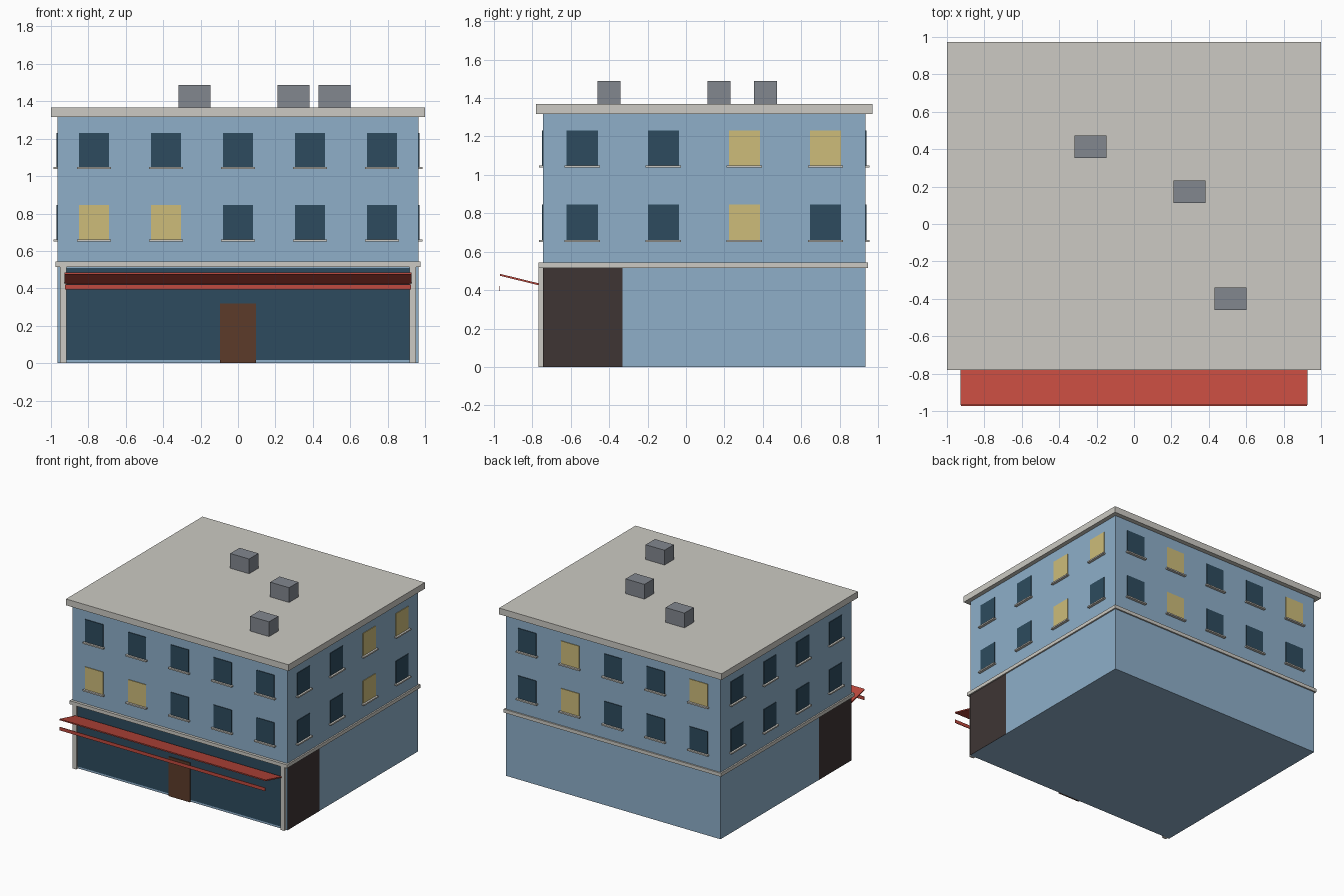
import bpy
import bmesh
from mathutils import Matrix, Vector

if "Cube" in bpy.data.objects:
    bpy.data.objects.remove(bpy.data.objects["Cube"], do_unlink=True)


def material(name, hex_code):
    srgb = [int(hex_code[i:i + 2], 16) / 255 for i in (0, 2, 4)]
    rgb = [c / 12.92 if c <= 0.04 else ((c + 0.055) / 1.055) ** 2.4 for c in srgb]
    mat = bpy.data.materials.new(name)
    mat.use_nodes = True
    mat.diffuse_color = (*rgb, 1)
    mat.node_tree.nodes["Principled BSDF"].inputs["Base Color"].default_value = (*rgb, 1)
    return mat


BLUE = material("blue wall", "8EAFC9")
STONE = material("pale stone", "CCCAC3")
GLASS = material("dark glass", "2D4B5E")
LIT = material("lit window", "CDBC7A")
RED = material("red canvas", "C04A3E")
DOOR = material("brown door", "5C3B2A")
SHOP = material("dark shop panel", "3E3534")
METAL = material("grey metal", "82878F")


def finish(name, bm, mat):
    mesh = bpy.data.meshes.new(name)
    bm.to_mesh(mesh)
    bm.free()
    mesh.materials.append(mat)
    obj = bpy.data.objects.new(name, mesh)
    bpy.context.collection.objects.link(obj)
    return obj


def box(name, mat, x, y, z):
    """Box spanning the given (low, high) ranges."""
    bm = bmesh.new()
    spans = (x, y, z)
    centre = Vector([(a + b) / 2 for a, b in spans])
    size = Matrix.Diagonal([abs(b - a) for a, b in spans] + [1])
    bmesh.ops.create_cube(bm, size=1, matrix=Matrix.Translation(centre) @ size)
    return finish(name, bm, mat)


def ring(name, mat, half_x, y, z, wall):
    """Rectangular open-topped surround made by extruding an inset border."""
    bm = bmesh.new()
    face = bm.faces.new([bm.verts.new((px, py, z[0])) for px, py in (
        (-half_x, y[0]), (half_x, y[0]), (half_x, y[1]), (-half_x, y[1]))])
    bmesh.ops.inset_region(bm, faces=[face], thickness=wall)
    bm.faces.remove(face)
    up = bmesh.ops.extrude_face_region(bm, geom=bm.faces[:])["geom"]
    bmesh.ops.translate(bm, vec=(0, 0, z[1] - z[0]),
                        verts=[v for v in up if isinstance(v, bmesh.types.BMVert)])
    bmesh.ops.recalc_face_normals(bm, faces=bm.faces[:])
    return finish(name, bm, mat)


# Main block, ledges and roof edge
W, FRONT, BACK = 0.965, -0.745, 0.935
box("main_block", BLUE, (-W, W), (FRONT, BACK), (0, 1.33))
box("storey_band", STONE, (-0.977, 0.977), (-0.767, 0.947), (0.515, 0.543))
box("cornice_and_roof", STONE, (-1, 1), (-0.78, 0.972), (1.317, 1.368))
ring("parapet", STONE, W, (FRONT, BACK), (1.368, 1.455), 0.035)

# Roof boxes
for i, (cx, cy) in enumerate([(-0.232, 0.413), (0.296, 0.172), (0.516, -0.4)]):
    box(f"roof_unit_{i + 1}", METAL, (cx - 0.085, cx + 0.085),
        (cy - 0.06, cy + 0.06), (1.368, 1.488))


# Windows with sills on every wall
def window(name, axis, wall, sign, along, base, lit):
    def place(part, mat, half, depth, z):
        span = (along - half, along + half)
        out = (wall, wall + sign * depth)
        box(f"{part}_{name}", mat, *((span, out) if axis == "y" else (out, span)), z)
    place("window", LIT if lit else GLASS, 0.081, 0.005, (base, base + 0.183))
    place("sill", STONE, 0.092, 0.021, (base - 0.011, base))


LONG = [0.385 * i for i in range(-2, 3)]
SIDE = [-0.54 + 0.422 * i for i in range(4)]
ROWS = {"lower": 0.662, "upper": 1.048}
# wall name: axis, position, outward sign, centres, lit (row, index) pairs
WALLS = {
    "front": ("y", FRONT, -1, LONG, {("lower", 0), ("lower", 1)}),
    "back": ("y", BACK, 1, LONG, {("lower", 3), ("upper", 3), ("upper", 0)}),
    "left": ("x", W, 1, SIDE, {("lower", 2), ("upper", 2), ("upper", 3)}),
    "right": ("x", -W, -1, SIDE, set()),
}
for wall_name, (axis, pos, sign, centres, lit) in WALLS.items():
    for row, base in ROWS.items():
        for i, c in enumerate(centres):
            window(f"{wall_name}_{row}_{i + 1}", axis, pos, sign, c, base, (row, i) in lit)

# Shop front: glass, door, corner posts and dark side panels
box("shop_glass", GLASS, (-0.917, 0.917), (FRONT - 0.005, FRONT), (0.018, 0.51))
box("shop_door", DOOR, (-0.097, 0.097), (FRONT - 0.012, FRONT - 0.003), (0, 0.32))
for side, s in (("left", 1), ("right", -1)):
    box(f"corner_post_{side}", STONE, (s * 0.917, s * 0.953), (-0.767, FRONT), (0, 0.515))
    box(f"shop_panel_{side}", SHOP, (s * W, s * (W + 0.001)), (FRONT, -0.33), (0, 0.515))

# Awning rising outward, with its hanging strip
awning = box("awning", RED, (-0.928, 0.928), (-0.969, -0.762), (-0.005, 0.005))
for v in awning.data.vertices:
    v.co.z += 0.429 + (-0.762 - v.co.y) * 0.245
box("awning_valance", RED, (-0.925, 0.925), (-0.972, -0.967), (0.394, 0.421))
